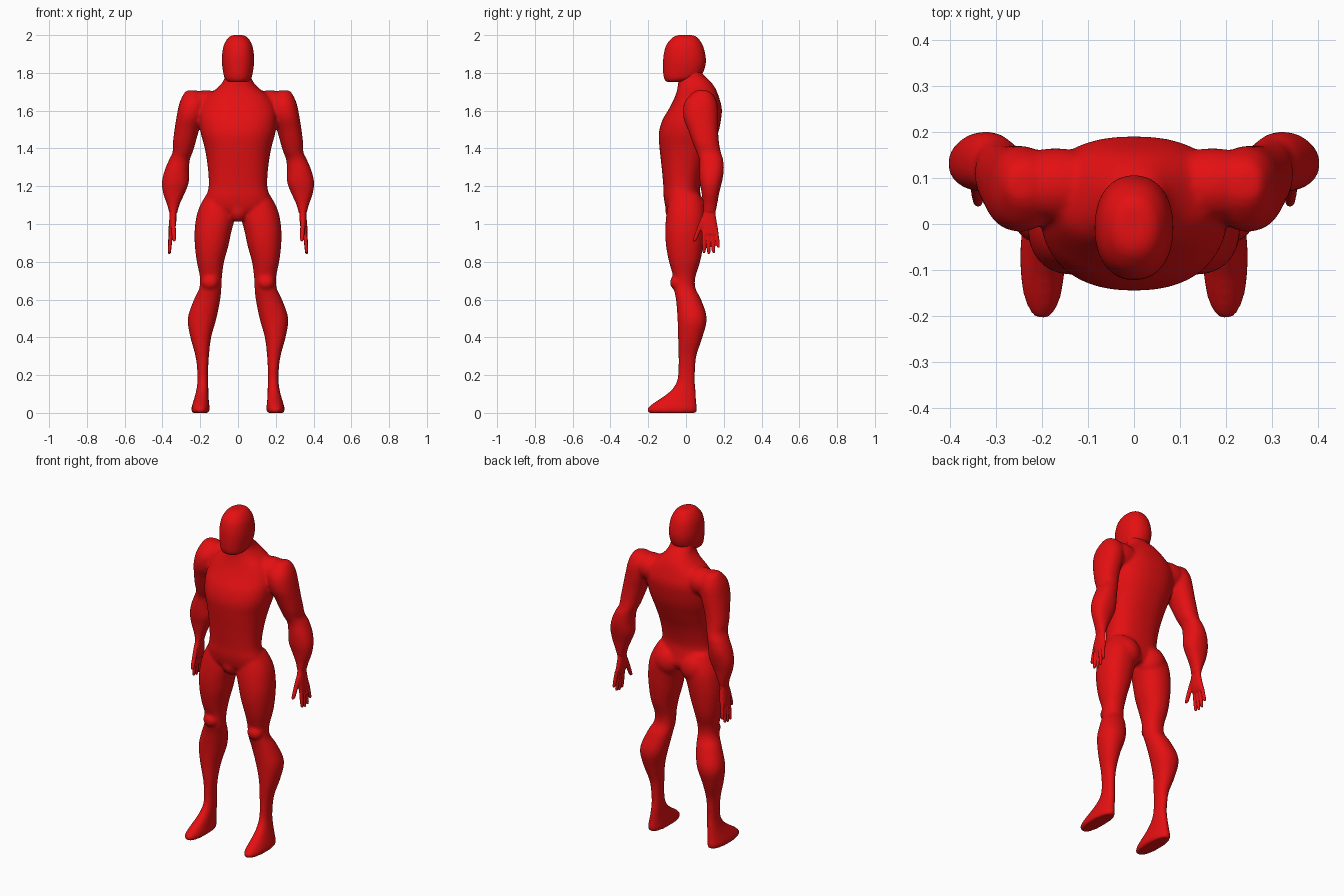
import bpy, bmesh, math
from mathutils import Matrix, Vector

cube = bpy.data.objects.get("Cube")
if cube:
    bpy.data.objects.remove(cube, do_unlink=True)

red = bpy.data.materials.new("suit red")
red.use_nodes = True
colour = (0.78, 0.005, 0.006, 1)
red.diffuse_color = colour
for node in red.node_tree.nodes:
    if node.type == "BSDF_PRINCIPLED":
        node.inputs["Base Color"].default_value = colour


def smooth_rows(rows, steps=4):
    """Blend the given cross-sections into a denser, curved series."""
    rows = [Vector(row) for row in rows]
    dense = []
    for i in range(len(rows) - 1):
        a, b = rows[max(i - 1, 0)], rows[i]
        c, d = rows[i + 1], rows[min(i + 2, len(rows) - 1)]
        for k in range(steps):
            t = k / steps
            dense.append(b + (c - a) * (t / 2)
                         + (a * 2 - b * 5 + c * 4 - d) * (t * t / 2)
                         + (b * 3 - a - c * 3 + d) * (t ** 3 / 2))
    return dense + [rows[-1]]


def loft(bm, rows, side=1, power=2.2, sides=40):
    """Stack rounded sections; each row is height, x range, y range in hundredths."""
    rings = []
    for row in smooth_rows(rows):
        z, x0, x1, y0, y1 = (v / 100 for v in row)
        ring = []
        for k in range(sides):
            angle = math.tau * k / sides
            c, s = math.cos(angle), math.sin(angle)
            u = math.copysign(abs(c) ** (2 / power), c)
            v = math.copysign(abs(s) ** (2 / power), s)
            x = (x0 + x1 + u * (x1 - x0)) / 2
            y = (y0 + y1 + v * (y1 - y0)) / 2
            ring.append(bm.verts.new((side * x, y, z)))
        rings.append(ring)
    for low, high in zip(rings, rings[1:]):
        for k in range(sides):
            n = (k + 1) % sides
            bm.faces.new((low[k], low[n], high[n], high[k]))
    bm.faces.new(rings[0])
    bm.faces.new(rings[-1])


def centred(rows):
    """Turn half widths into symmetric x ranges."""
    return [(z, -w, w, y0, y1) for z, w, y0, y1 in rows]


def muscle(bm, centre, radii, side=1):
    x, y, z = centre
    place = Matrix.Translation((side * x, y, z)) @ Matrix.Diagonal((*radii, 1))
    bmesh.ops.create_uvsphere(bm, u_segments=32, v_segments=20, radius=1, matrix=place)


def finger(bm, start, end, r, side):
    rows = []
    for t, k in ((0, 1), (0.5, 1), (0.9, 0.85), (1, 0.45)):
        x, y, z = Vector(start).lerp(Vector(end), t)
        rows.append((z, x - r * k, x + r * k, y - r * k, y + r * k))
    loft(bm, rows, side, 2, 16)


def finish(bm, name, voxel, passes):
    """Fuse the overlapping forms into one smooth skin."""
    bmesh.ops.recalc_face_normals(bm, faces=bm.faces)
    mesh = bpy.data.meshes.new(name)
    bm.to_mesh(mesh)
    bm.free()
    mesh.materials.append(red)
    mesh.polygons.foreach_set("use_smooth", [True] * len(mesh.polygons))
    obj = bpy.data.objects.new(name, mesh)
    bpy.context.collection.objects.link(obj)
    fuse = obj.modifiers.new("fuse", "REMESH")
    fuse.mode = "VOXEL"
    fuse.voxel_size = voxel
    fuse.use_smooth_shade = True
    soften = obj.modifiers.new("soften", "SMOOTH")
    soften.factor = 0.5
    soften.iterations = passes


# Section tables
head = [(200, 2.5, -4, 3.5), (198.8, 5, -7, 6), (195, 7.4, -10.3, 8.7),
        (190, 8.4, -11.8, 10.2), (185, 8.5, -12.2, 10.5), (180, 7.8, -12.1, 9),
        (177, 7, -11.6, 6), (175.2, 5.2, -10.4, 0)]
torso = [(186, 6, -2, 8), (180, 6.8, -3, 8.5), (176, 7.6, -4, 12.5),
         (172, 11, -4.5, 15.5), (167, 17, -6, 17.5), (161, 20, -9, 19),
         (155, 20.5, -12.5, 18.5), (148, 19.7, -14.4, 17), (140, 17.6, -14, 14),
         (130, 16, -12.9, 10), (120, 15.5, -12, 7.5), (114, 17, -11.8, 8),
         (108, 17, -10.5, 9), (104, 10, -8, 7)]
leg = [(116, 5, 16.5, -8, 7), (110, 2, 20, -9.5, 9.5), (104, 1.5, 22, -10.5, 10.5),
       (96, 3.5, 23, -11, 10), (88, 5.2, 22.8, -10.5, 9), (80, 7.4, 21.8, -9, 7.5),
       (72, 8.5, 20.2, -6.8, 5), (66, 8.8, 20.5, -6.5, 5), (60, 9.4, 23.3, -5.3, 8),
       (50, 11.4, 26.6, -4.5, 11), (40, 14.2, 25.2, -4.2, 8.7),
       (30, 15.4, 22.5, -4, 5.5), (20, 15.9, 21.2, -4, 4.5)]
foot = [(26, 15.8, 21.8, -4, 5), (18, 15.8, 21.4, -4.5, 4.7), (13, 15.7, 21.9, -7, 5),
        (9, 15.6, 22.8, -11.5, 5.3), (5, 15.3, 24, -17.5, 5.6),
        (2, 15, 24.8, -20.7, 5.9), (0, 15.4, 24.3, -20, 5.5)]
arm = [(170.8, 22, 27, 6, 11), (169, 19, 28.7, 3, 14), (164, 17, 31, -1, 16.5),
       (157, 18, 32.5, -1.5, 17), (150, 20.5, 33.6, 1, 17), (143, 22.5, 34.5, 3.5, 17.5),
       (138, 24, 34.6, 5.5, 18.5), (134, 25.5, 36.5, 7, 19.7), (128, 26, 39, 7, 20),
       (122, 26, 40.3, 7.3, 19), (116, 28.3, 39.6, 8.3, 17.5), (110, 31, 37.5, 9, 16.5),
       (105, 32.3, 36.2, 9, 15.5)]
palm = [(111, 31.7, 37, 9.5, 16), (106, 32.4, 36.2, 9, 15.6), (101, 32.7, 36.5, 7.5, 16.3),
        (97, 33.3, 36.8, 8, 17), (94.5, 34.2, 36.8, 8.5, 17)]

# Body with limbs
body = bmesh.new()
loft(body, centred(torso), power=2.3)
muscle(body, (0, -0.06, 1.075), (0.055, 0.05, 0.065))
for side in (1, -1):
    loft(body, leg, side)
    loft(body, foot, side)
    loft(body, arm, side)
    muscle(body, (0.17, 0.085, 1.63), (0.12, 0.08, 0.078), side)    # shoulder bridge
    muscle(body, (0.09, 0.04, 1.07), (0.085, 0.075, 0.09), side)    # buttock
    muscle(body, (0.148, -0.05, 0.69), (0.045, 0.035, 0.04), side)  # kneecap
finish(body, "body", 0.008, 10)

# Head
skull = bmesh.new()
loft(skull, centred(head), power=2.2)
finish(skull, "head", 0.007, 5)

# Hands: pinky, ring, middle, index by depth, then thumb
for side, name in ((1, "left_hand"), (-1, "right_hand")):
    hand = bmesh.new()
    loft(hand, palm, side)
    for knuckle, tip, low in ((15.9, 17.2, 87.5), (13.8, 14.7, 84.6),
                              (11.6, 12.1, 84), (9.5, 9.5, 84.6)):
        finger(hand, (35.4, knuckle, 97), (36.4, tip, low), 1.05, side)
    finger(hand, (34.4, 9, 103), (33.8, 4.4, 90.8), 1.25, side)
    finish(hand, name, 0.004, 3)
